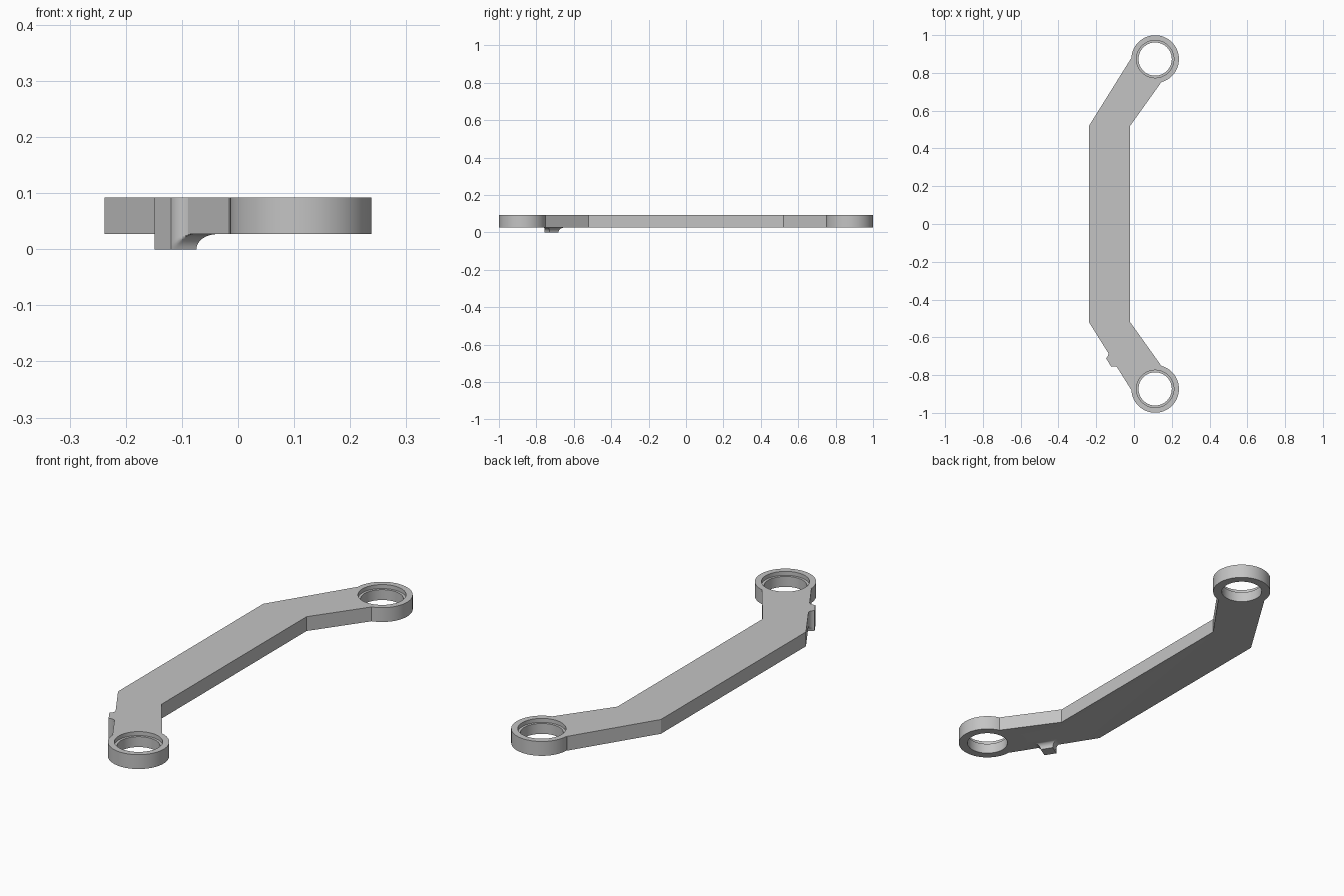
import bpy
import bmesh
import math
from mathutils import Vector

if "Cube" in bpy.data.objects:
    bpy.data.objects.remove(bpy.data.objects["Cube"], do_unlink=True)

BOTTOM, TOP = 0.027, 0.092
EYE_X, EYE_Y, EYE_R = 0.112, 0.873, 0.126

grey = bpy.data.materials.new("plain grey")
grey.use_nodes = True
colour = (0.55, 0.55, 0.55, 1)
grey.diffuse_color = colour
grey.node_tree.nodes["Principled BSDF"].inputs["Base Color"].default_value = colour


def loft(name, layers):
    """Solid through matching outlines, given as (height, points) from bottom to top."""
    bm = bmesh.new()
    rings = [[bm.verts.new((x, y, z)) for x, y in pts] for z, pts in layers]
    n = len(rings[0])
    bm.faces.new(rings[0][::-1])
    bm.faces.new(rings[-1])
    for low, high in zip(rings, rings[1:]):
        for i in range(n):
            j = (i + 1) % n
            bm.faces.new((low[i], low[j], high[j], high[i]))
    bmesh.ops.recalc_face_normals(bm, faces=bm.faces)
    mesh = bpy.data.meshes.new(name)
    bm.to_mesh(mesh)
    bm.free()
    mesh.materials.append(grey)
    obj = bpy.data.objects.new(name, mesh)
    bpy.context.collection.objects.link(obj)
    return obj


def disc(name, y, radius, z0, z1, sides=96):
    pts = [(EYE_X + radius * math.cos(math.tau * i / sides),
            y + radius * math.sin(math.tau * i / sides)) for i in range(sides)]
    return loft(name, [(z0, pts), (z1, pts)])


def combine(target, helper, operation):
    helper.hide_render = True
    mod = target.modifiers.new(operation.lower(), "BOOLEAN")
    mod.operation = operation
    mod.solver = "EXACT"
    mod.object = helper
    bpy.context.view_layer.objects.active = target
    bpy.ops.object.modifier_apply(modifier=mod.name)
    bpy.data.objects.remove(helper, do_unlink=True)


# Bent flat arm, mirrored front to back
half = [(-0.238, 0.52), (-0.016, 0.876), (0.1, 0.876), (0.149, 0.757), (-0.02, 0.52)]
outline = half + [(x, -y) for x, y in reversed(half)]
arm = loft("bent_link_arm", [(BOTTOM, outline), (TOP, outline)])

# Small side tab, with concave fillets against the arm's edge and underside
along = Vector((0.527, -0.85))
inward = Vector((0.85, 0.527))
tab_centre = Vector((-0.134, -0.7335))
HALF_WIDTH, DEPTH, FILLET, STEPS = 0.028, 0.053, 0.027, 8


def flare(d):
    return FILLET - math.sqrt(max(FILLET ** 2 - d ** 2, 0))


def tab_outline(spread):
    depths = [FILLET * math.sin(math.pi / 2 * i / STEPS) for i in range(STEPS + 1)]
    side = [(d, HALF_WIDTH + min(flare(d), spread)) for d in depths]
    side.append((DEPTH + spread, HALF_WIDTH + spread))
    side = side + [(d, -s) for d, s in reversed(side)]
    return [tuple(tab_centre + inward * d + along * s) for d, s in side]


heights = [BOTTOM * math.sin(math.pi / 2 * i / STEPS) for i in range(STEPS + 1)]
layers = [(z, tab_outline(flare(z))) for z in heights]
layers.append((TOP, tab_outline(FILLET)))
combine(arm, loft("side_tab", layers), "UNION")

# Round eyes at both ends, bored through with a shallow step at the top
for end in (-1, 1):
    y = end * EYE_Y
    combine(arm, disc("eye", y, EYE_R, BOTTOM, TOP), "UNION")
    combine(arm, disc("bore_cutter", y, 0.088, -0.1, 0.2), "DIFFERENCE")
    combine(arm, disc("step_cutter", y, 0.099, TOP - 0.018, 0.2), "DIFFERENCE")

# Smooth the round walls, keep the edges sharp
bpy.ops.object.select_all(action="DESELECT")
arm.select_set(True)
bpy.context.view_layer.objects.active = arm
bpy.ops.object.shade_smooth_by_angle(angle=math.radians(25))
